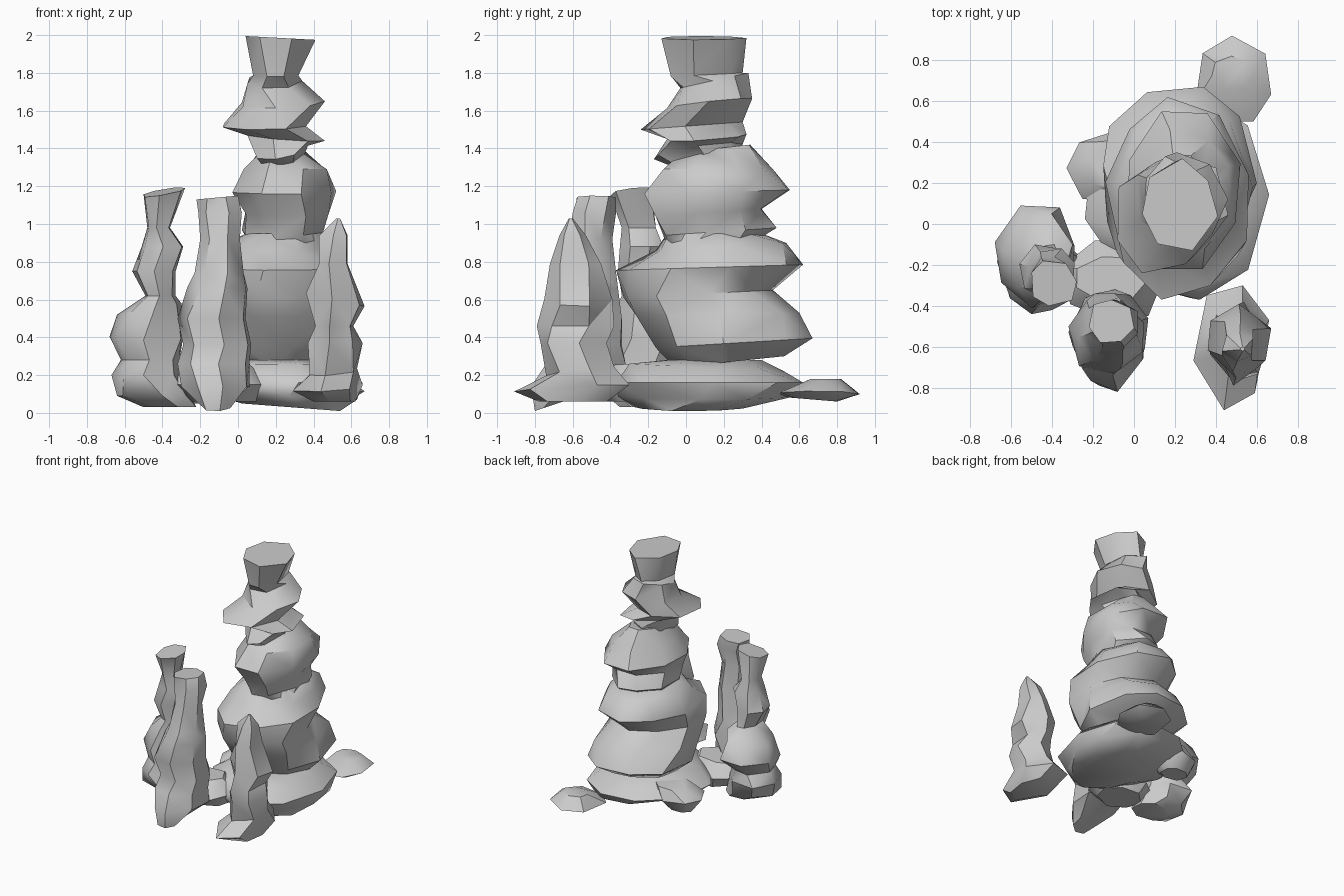
import bpy, bmesh, math, random

random.seed(5)


def loft(name, rings, sides=8):
    """Rock made of stacked irregular rings: (z, x0, x1, y0, y1, rise_x, rise_y)."""
    bm = bmesh.new()
    loops = []
    phase = random.uniform(0, 0.6)
    for z, x0, x1, y0, y1, rx, ry in rings:
        phase += random.uniform(-0.15, 0.15)
        pts = []
        for i in range(sides):
            a = math.tau * (i + random.uniform(-0.15, 0.15)) / sides + phase
            r = random.uniform(0.93, 1.07)
            pts.append((r * math.cos(a), r * math.sin(a)))
        # fit the jittered ring exactly into its box
        lx, hx = min(p[0] for p in pts), max(p[0] for p in pts)
        ly, hy = min(p[1] for p in pts), max(p[1] for p in pts)
        loop = []
        for px, py in pts:
            u, v = (px - lx) / (hx - lx), (py - ly) / (hy - ly)
            loop.append(bm.verts.new((x0 + u * (x1 - x0), y0 + v * (y1 - y0),
                                      z + rx * (u - 0.5) + ry * (v - 0.5))))
        loops.append(loop)
    for a, b in zip(loops, loops[1:]):
        for i in range(sides):
            j = (i + 1) % sides
            bm.faces.new((a[i], a[j], b[j], b[i]))
    bm.faces.new(loops[0][::-1])
    bm.faces.new(loops[-1])
    bmesh.ops.triangulate(bm, faces=[f for f in bm.faces if len(f.verts) == 4])
    bmesh.ops.recalc_face_normals(bm, faces=bm.faces)
    me = bpy.data.meshes.new(name)
    bm.to_mesh(me)
    bm.free()
    ob = bpy.data.objects.new(name, me)
    bpy.context.collection.objects.link(ob)
    bpy.context.view_layer.objects.active = ob
    ob.select_set(True)
    bpy.ops.object.shade_smooth_by_angle(angle=math.radians(40))
    ob.select_set(False)
    return ob


# wide slab under the main column
loft("base_slab", [
    (0.03, 0.02, 0.54, -0.28, 0.30, -0.04, 0),
    (0.09, -0.18, 0.63, -0.36, 0.55, -0.04, 0),
    (0.16, -0.24, 0.66, -0.37, 0.62, 0, 0),
    (0.24, -0.12, 0.57, -0.30, 0.52, 0, -0.04),
    (0.28, 0.0, 0.45, -0.1, 0.40, 0, 0)], 9)

# tall stacked column, lower drum
loft("main_column_lower", [
    (0.27, -0.02, 0.50, -0.06, 0.52, 0, 0.06),
    (0.37, -0.14, 0.60, -0.16, 0.67, 0, 0.05),
    (0.52, -0.15, 0.58, -0.26, 0.60, 0, 0.02),
    (0.63, -0.11, 0.53, -0.33, 0.46, 0, 0.04),
    (0.77, -0.14, 0.56, -0.37, 0.62, 0, 0.03),
    (0.88, -0.08, 0.50, -0.16, 0.53, 0, 0.04),
    (0.95, 0.04, 0.45, -0.10, 0.40, 0, 0)], 9)

# upper drum
loft("main_column_upper", [
    (0.90, 0.06, 0.45, -0.10, 0.40, 0, 0.06),
    (0.96, 0.02, 0.45, -0.12, 0.48, 0, 0.04),
    (1.06, 0.04, 0.48, -0.16, 0.40, 0, 0.04),
    (1.17, -0.03, 0.52, -0.22, 0.55, 0, 0.02),
    (1.29, 0.03, 0.47, -0.12, 0.46, 0, 0),
    (1.40, 0.13, 0.33, -0.02, 0.34, 0, 0.04)])

# narrow neck and flared flat top
loft("main_column_top", [
    (1.33, 0.12, 0.34, -0.10, 0.28, 0, 0.03),
    (1.39, 0.10, 0.37, -0.17, 0.30, 0.05, 0.08),
    (1.46, 0.05, 0.46, -0.10, 0.32, -0.03, 0.03),
    (1.52, -0.08, 0.36, -0.24, 0.30, 0, 0.04),
    (1.64, 0.02, 0.46, -0.10, 0.35, 0.02, 0.05),
    (1.76, 0.05, 0.34, -0.03, 0.33, 0, 0.08),
    (1.79, 0.08, 0.32, -0.08, 0.30, 0, 0.02),
    (1.985, 0.04, 0.41, -0.13, 0.32, -0.02, 0)], 7)

# outer left column
loft("left_column", [
    (0.03, -0.50, -0.22, -0.35, -0.12, 0, 0),
    (0.09, -0.64, -0.25, -0.42, -0.06, 0, 0),
    (0.20, -0.67, -0.29, -0.44, -0.02, 0, 0),
    (0.28, -0.62, -0.31, -0.40, -0.05, 0, 0),
    (0.40, -0.68, -0.29, -0.41, 0.09, 0, 0.03),
    (0.55, -0.64, -0.30, -0.37, 0.05, 0.06, 0),
    (0.62, -0.49, -0.33, -0.34, -0.10, 0, 0),
    (0.75, -0.56, -0.33, -0.36, -0.10, 0, 0),
    (0.88, -0.51, -0.29, -0.35, -0.12, 0, 0),
    (0.98, -0.48, -0.36, -0.34, -0.16, 0, 0),
    (1.17, -0.50, -0.28, -0.40, -0.18, 0.04, 0.03)], 7)

# front left column
loft("front_column", [
    (0.04, -0.20, -0.04, -0.80, -0.62, 0, 0.06),
    (0.14, -0.30, 0.06, -0.82, -0.33, 0, 0),
    (0.26, -0.32, 0.06, -0.74, -0.32, 0, 0),
    (0.36, -0.29, 0.07, -0.70, -0.34, 0, 0),
    (0.50, -0.32, 0.04, -0.73, -0.34, 0, 0),
    (0.66, -0.27, 0.05, -0.71, -0.36, 0, 0),
    (0.74, -0.23, 0.03, -0.68, -0.37, 0, 0),
    (0.92, -0.20, 0.01, -0.62, -0.39, 0, 0),
    (1.06, -0.21, 0.02, -0.60, -0.37, 0, 0),
    (1.14, -0.22, 0.0, -0.58, -0.37, 0.02, 0.0)], 7)

# right column with pointed tip
loft("right_column", [
    (0.06, 0.40, 0.62, -0.78, -0.42, 0, 0),
    (0.13, 0.29, 0.66, -0.91, -0.30, 0.02, 0.03),
    (0.22, 0.38, 0.63, -0.74, -0.38, 0.02, 0.04),
    (0.37, 0.37, 0.66, -0.77, -0.42, 0, 0),
    (0.46, 0.41, 0.61, -0.79, -0.38, 0, 0),
    (0.60, 0.36, 0.67, -0.75, -0.39, -0.07, 0),
    (0.79, 0.43, 0.58, -0.72, -0.45, 0, 0),
    (0.94, 0.43, 0.58, -0.67, -0.53, 0, 0),
    (1.03, 0.52, 0.54, -0.62, -0.60, 0, 0)], 6)

# low stones around the foot
loft("back_stone", [
    (0.07, 0.40, 0.60, 0.56, 0.80, 0, -0.02),
    (0.10, 0.30, 0.67, 0.50, 0.92, 0.03, 0),
    (0.18, 0.38, 0.58, 0.66, 0.82, 0, 0)], 7)
loft("side_stone", [
    (0.05, -0.26, -0.06, 0.20, 0.36, 0, 0),
    (0.15, -0.33, 0.02, 0.10, 0.45, 0, 0),
    (0.24, -0.22, 0.05, 0.16, 0.42, 0.03, 0)], 7)
loft("bridge_stone", [
    (0.06, -0.26, 0.10, -0.42, -0.12, 0, 0),
    (0.15, -0.36, 0.16, -0.48, -0.08, 0, 0),
    (0.25, -0.28, 0.06, -0.38, -0.16, 0.02, 0)], 7)
